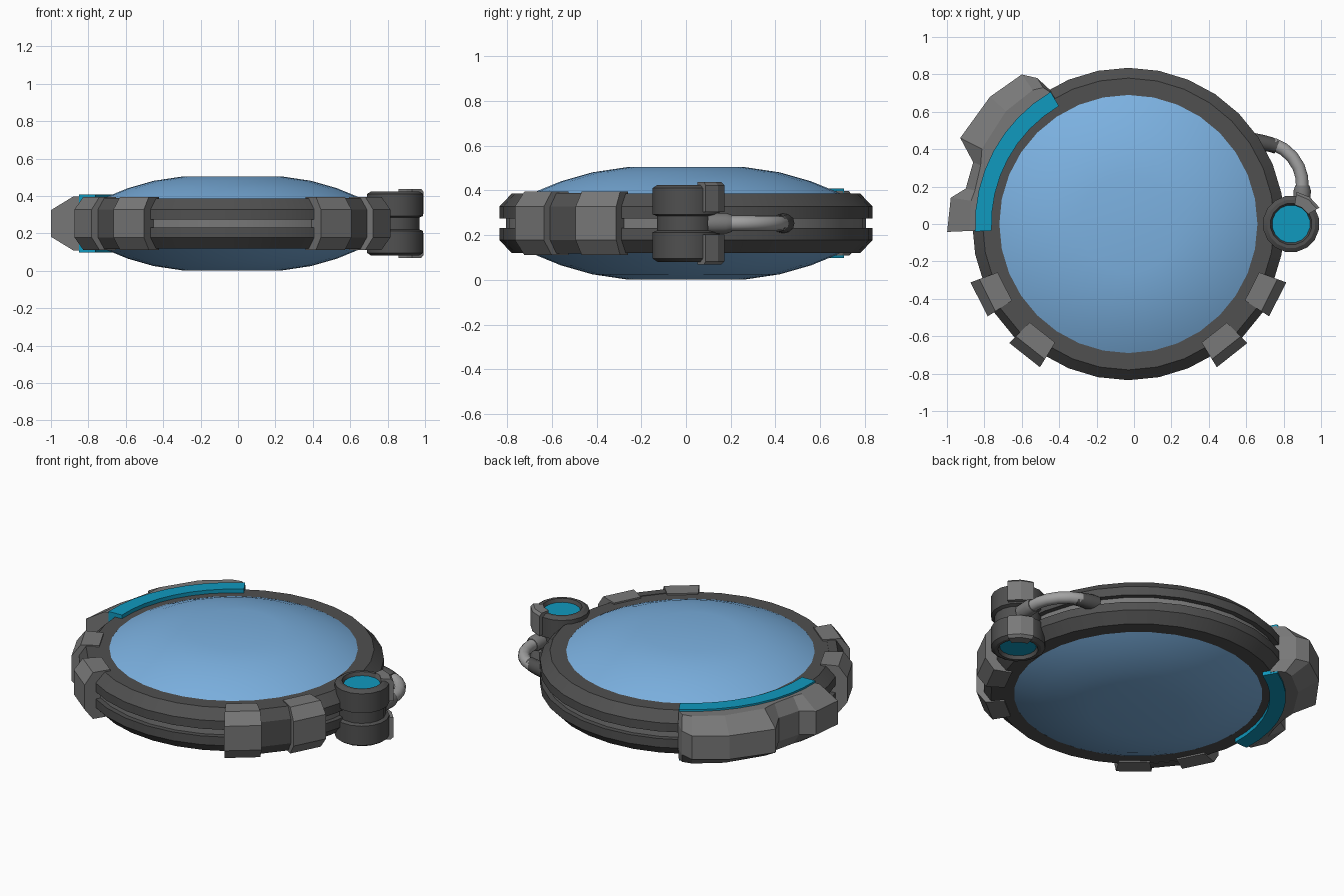
import bpy, bmesh, math
from mathutils import Vector

if "Cube" in bpy.data.objects:
    bpy.data.objects.remove(bpy.data.objects["Cube"])

CX, ZM = -0.03, 0.253          # ring centre and mid height


def material(name, r, g, b):
    m = bpy.data.materials.new(name)
    m.diffuse_color = (r, g, b, 1)
    m.use_nodes = True
    m.node_tree.nodes["Principled BSDF"].inputs["Base Color"].default_value = m.diffuse_color
    return m


DARK = material("dark grey", 0.08, 0.08, 0.08)
GREY = material("mid grey", 0.19, 0.19, 0.19)
SILVER = material("silver", 0.36, 0.36, 0.36)
CYAN = material("cyan", 0.005, 0.32, 0.52)
GLASS = material("blue glass", 0.2, 0.44, 0.75)


def finish(name, bm, mat, smooth=None):
    bmesh.ops.recalc_face_normals(bm, faces=bm.faces)
    me = bpy.data.meshes.new(name)
    bm.to_mesh(me)
    bm.free()
    me.materials.append(mat)
    ob = bpy.data.objects.new(name, me)
    bpy.context.collection.objects.link(ob)
    if smooth:
        bpy.ops.object.select_all(action='DESELECT')
        bpy.context.view_layer.objects.active = ob
        ob.select_set(True)
        bpy.ops.object.shade_smooth_by_angle(angle=math.radians(smooth))
    return ob


def sweep(name, stations, mat, cx=CX, closed=False, smooth=None):
    """Join (angle, [(radius, z)...]) sections around a vertical axis."""
    bm = bmesh.new()
    rows = []
    for deg, prof in stations:
        c, s = math.cos(math.radians(deg)), math.sin(math.radians(deg))
        rows.append([bm.verts.new((cx + r * c, r * s, ZM + z)) for r, z in prof])
    n = len(rows[0])
    for i in range(len(rows) - (0 if closed else 1)):
        a, b = rows[i], rows[(i + 1) % len(rows)]
        for k in range(n):
            j = (k + 1) % n
            bm.faces.new((a[k], a[j], b[j], b[k]))
    if not closed:
        bm.faces.new(rows[0])
        bm.faces.new(rows[-1])
    bmesh.ops.remove_doubles(bm, verts=bm.verts, dist=1e-5)
    return finish(name, bm, mat, smooth)


def lathe(name, prof, mat, segs=32, cx=CX, smooth=30, turn=0):
    return sweep(name, [(turn + 360 * i / segs, prof) for i in range(segs)],
                 mat, cx, True, smooth)


def both(half):
    """Mirror a top-half profile (inside to outside) below the mid height."""
    return half + [(r, -z) for r, z in reversed(half)]


def tube(name, path, radii, mat, sides=12):
    """Round tube through points in the mid plane."""
    bm = bmesh.new()
    pts = [Vector((x, y, ZM)) for x, y in path]
    rows = []
    for i, p in enumerate(pts):
        d = (pts[min(i + 1, len(pts) - 1)] - pts[max(i - 1, 0)]).normalized()
        side = Vector((-d.y, d.x, 0))
        rows.append([bm.verts.new(p + radii[i] * (
            side * math.cos(a) + Vector((0, 0, math.sin(a)))))
            for a in (2 * math.pi * k / sides for k in range(sides))])
    for a, b in zip(rows, rows[1:]):
        for k in range(sides):
            j = (k + 1) % sides
            bm.faces.new((a[k], a[j], b[j], b[k]))
    bm.faces.new(rows[0])
    bm.faces.new(rows[-1])
    return finish(name, bm, mat, 40)


# Domed glass lens
lathe("glass_lens", both([(0, 0.252), (0.26, 0.252), (0.42, 0.228),
                          (0.56, 0.188), (0.66, 0.147), (0.70, 0.128)]), GLASS, smooth=50)

# Two ring halves and the strip in the groove between them
for name, s in (("upper_ring", 1), ("lower_ring", -1)):
    lathe(name, [(r, s * z) for r, z in [(0.69, 0.022), (0.69, 0.133), (0.78, 0.133),
                                         (0.835, 0.075), (0.835, 0.022)]], DARK)
lathe("groove_strip", both([(0.70, 0.03), (0.805, 0.03)]), GREY)

# Paired clips with a dark bridge, mirrored left and right
clip = both([(0.745, 0.142), (0.85, 0.142), (0.90, 0.075)])
bridge = both([(0.77, 0.136), (0.82, 0.136), (0.86, 0.075)])
for side in ("right", "left"):
    for name, a, b, prof, mat in (("rear_clip", -20.3, -33.3, clip, GREY),
                                  ("front_clip", -45, -58.3, clip, GREY),
                                  ("clip_bridge", -33, -45.3, bridge, DARK)):
        if side == "left":
            a, b = 180 - a, 180 - b
        sweep(f"{side}_{name}", [(a, prof), (b, prof)], mat)

# Cyan light arc running through the ring
arc = both([(0.732, 0.156), (0.82, 0.156)])
sweep("light_arc", [(120.5 + 62.3 * i / 8, arc) for i in range(9)], CYAN, smooth=30)

# Stepped armour plate outside the light arc: angle, ridge radius, outer radius
steps = [(182.5, 0.85, 0.97), (171.6, 0.85, 0.96), (167.7, 0.84, 0.89),
         (158.3, 0.85, 0.893), (152.9, 0.88, 1.01), (137.4, 0.89, 1.005),
         (125.5, 0.88, 0.982), (122, 0.86, 0.92), (120.3, 0.81, 0.83)]
sweep("armour_plate", [(a, both([(0.78, 0.145), (m, 0.145), (o, 0.072)]))
                       for a, m, o in steps], GREY)

# Hinge barrel: waisted drum with recessed cyan caps at both ends
BX = 0.84
lathe("hinge_barrel", both([(0, 0.145), (0.102, 0.145), (0.112, 0.172), (0.13, 0.172),
                            (0.152, 0.158), (0.152, 0.04), (0.132, 0.032)]),
      DARK, 16, BX, 30, 11.25)
for name, s in (("top_cap", 1), ("bottom_cap", -1)):
    lathe(name, [(0, s * 0.14), (0.102, s * 0.14), (0.102, s * 0.152), (0, s * 0.152)],
          CYAN, 16, BX, 30, 11.25)

# Clamp blocks on the barrel
for name, s in (("upper_clamp", 1), ("lower_clamp", -1)):
    sweep(name, [(a, [(0.105, s * 0.05), (0.105, s * 0.185), (0.16, s * 0.185),
                      (0.175, s * 0.17), (0.175, s * 0.05)]) for a in (30, 55, 80)],
          GREY, BX)

# Curved hose with its end fittings
tube("hose", [(0.70, 0.435), (0.75, 0.425), (0.80, 0.40), (0.845, 0.36), (0.88, 0.305),
              (0.897, 0.25), (0.90, 0.19), (0.895, 0.12)], [0.034] * 8, SILVER)
tube("ring_fitting", [(0.64, 0.44), (0.69, 0.432), (0.73, 0.425), (0.765, 0.412)],
     [0.046, 0.044, 0.04, 0.038], DARK)
tube("barrel_fitting", [(0.90, 0.205), (0.90, 0.18), (0.895, 0.10)],
     [0.038, 0.046, 0.046], GREY)
